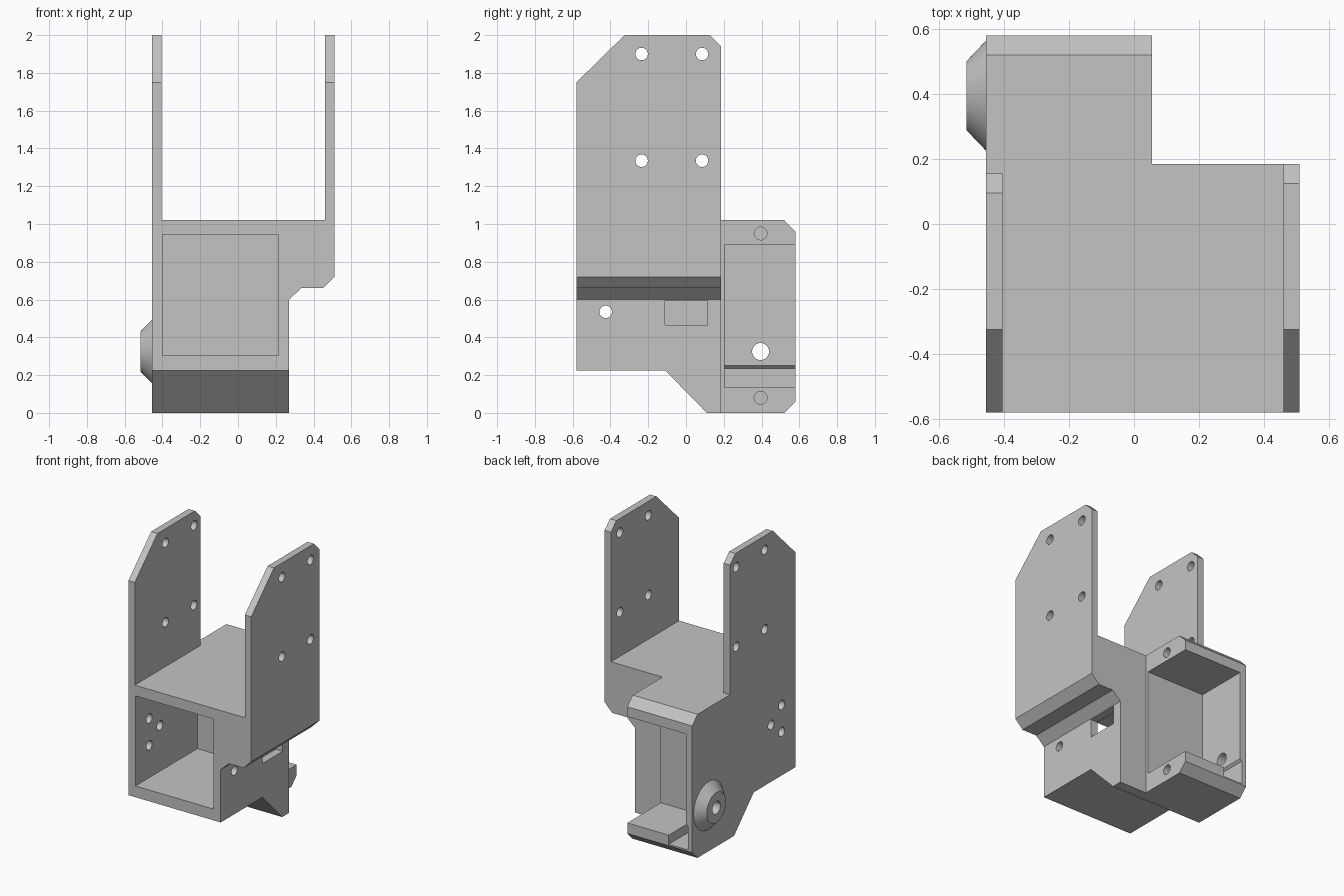
import bpy, bmesh, math
from mathutils import Matrix

if "Cube" in bpy.data.objects:
    bpy.data.objects.remove(bpy.data.objects["Cube"])

grey = bpy.data.materials.new("plain grey")
grey.diffuse_color = (0.55, 0.55, 0.55, 1)
grey.use_nodes = True
grey.node_tree.nodes["Principled BSDF"].inputs["Base Color"].default_value = grey.diffuse_color


def finish(name, bm):
    bmesh.ops.recalc_face_normals(bm, faces=bm.faces)
    me = bpy.data.meshes.new(name)
    bm.to_mesh(me)
    bm.free()
    me.materials.append(grey)
    ob = bpy.data.objects.new(name, me)
    bpy.context.collection.objects.link(ob)
    return ob


def prism(name, axis, pts, lo, hi):
    """Extrude a (y,z) profile along x, or an (x,z) profile along y."""
    bm = bmesh.new()
    def put(p, d):
        return (d, p[0], p[1]) if axis == 'x' else (p[0], d, p[1])
    a = [bm.verts.new(put(p, lo)) for p in pts]
    b = [bm.verts.new(put(p, hi)) for p in pts]
    bm.faces.new(a)
    bm.faces.new(b[::-1])
    for i in range(len(pts)):
        j = (i + 1) % len(pts)
        bm.faces.new((a[i], a[j], b[j], b[i]))
    return finish(name, bm)


def box(name, x0, x1, y0, y1, z0, z1):
    return prism(name, 'x', [(y0, z0), (y1, z0), (y1, z1), (y0, z1)], x0, x1)


def rod(name, x0, x1, y, z, r0, r1=None, seg=32):
    """Round bar or cone along x."""
    bm = bmesh.new()
    m = Matrix.Translation(((x0 + x1) / 2, y, z)) @ Matrix.Rotation(math.pi / 2, 4, 'Y')
    bmesh.ops.create_cone(bm, cap_ends=True, segments=seg, radius1=r0,
                          radius2=r0 if r1 is None else r1, depth=x1 - x0, matrix=m)
    return finish(name, bm)


def combine(target, other, op):
    mod = target.modifiers.new("cut", 'BOOLEAN')
    mod.operation, mod.solver, mod.object = op, 'EXACT', other
    bpy.context.view_layer.objects.active = target
    bpy.ops.object.modifier_apply(modifier=mod.name)
    bpy.data.objects.remove(other)


# front housing with the sloped underside
bracket = prism("servo_bracket", 'x',
                [(-.58, .225), (-.11, .225), (.11, 0), (.185, 0), (.185, 1.02), (-.58, 1.02)],
                -.455, .27)

solids = [
    # overhanging shoulder on the right
    prism("shoulder", 'y', [(.1, .6), (.27, .6), (.335, .66), (.45, .66), (.51, .72),
                            (.51, 1.02), (.1, 1.02)], -.58, .185),
    # rear housing
    prism("rear_housing", 'x', [(.15, 0), (.52, 0), (.58, .06), (.58, .96), (.52, 1.02),
                                (.15, 1.02)], -.455, .055),
    # conical pivot boss on the left
    rod("pivot_boss", -.515, -.45, .395, .325, .107, .175, 64),
]
# two upright arms
for name, x0, x1, back in (("left_arm", -.455, -.405, .155), ("right_arm", .46, .51, .185)):
    solids.append(prism(name, 'x', [(-.58, .8), (back, .8), (back, 1.94), (back - .06, 2),
                                    (-.325, 2), (-.58, 1.75)], x0, x1))
for s in solids:
    combine(bracket, s, 'UNION')

cutters = [
    # front cavity, side window
    box("front_cavity", -.4, .215, -.7, .115, .305, .945),
    box("side_window", .15, .3, -.11, .115, .465, .595),
    # rear pocket open to the right and back, with cable slot by the wall
    box("rear_pocket", -.405, .2, .205, .7, .135, .89),
    prism("cable_slot", 'y', [(-.42, .07), (-.27, .07), (-.27, .25), (-.405, .25),
                              (-.42, .236)], .205, .7),
    # pivot hole and housing screw holes
    rod("pivot_hole", -.6, -.3, .395, .325, .045),
    rod("through_hole", -.6, .4, -.425, .535, .033),
    rod("side_hole_a", -.6, -.3, -.425, .725, .033),
    rod("side_hole_b", -.6, -.3, -.305, .63, .033),
]
# blind screw holes in the rear frame
for z in (.08, .95):
    cutters.append(rod("blind_hole", -.15, .15, .395, z, .034))
# arm screw holes
for y in (-.235, .085):
    for z in (1.335, 1.9):
        cutters.append(rod("arm_hole", -.6, .6, y, z, .033))
for c in cutters:
    combine(bracket, c, 'DIFFERENCE')

# clean coplanar seams
bm = bmesh.new()
bm.from_mesh(bracket.data)
bmesh.ops.remove_doubles(bm, verts=bm.verts, dist=1e-5)
bmesh.ops.dissolve_limit(bm, angle_limit=math.radians(.5), verts=bm.verts, edges=bm.edges)
bmesh.ops.triangulate(bm, faces=bm.faces)
bm.to_mesh(bracket.data)
bm.free()

bpy.ops.object.select_all(action='DESELECT')
bracket.select_set(True)
bpy.context.view_layer.objects.active = bracket
bpy.ops.object.shade_smooth_by_angle(angle=math.radians(30))
